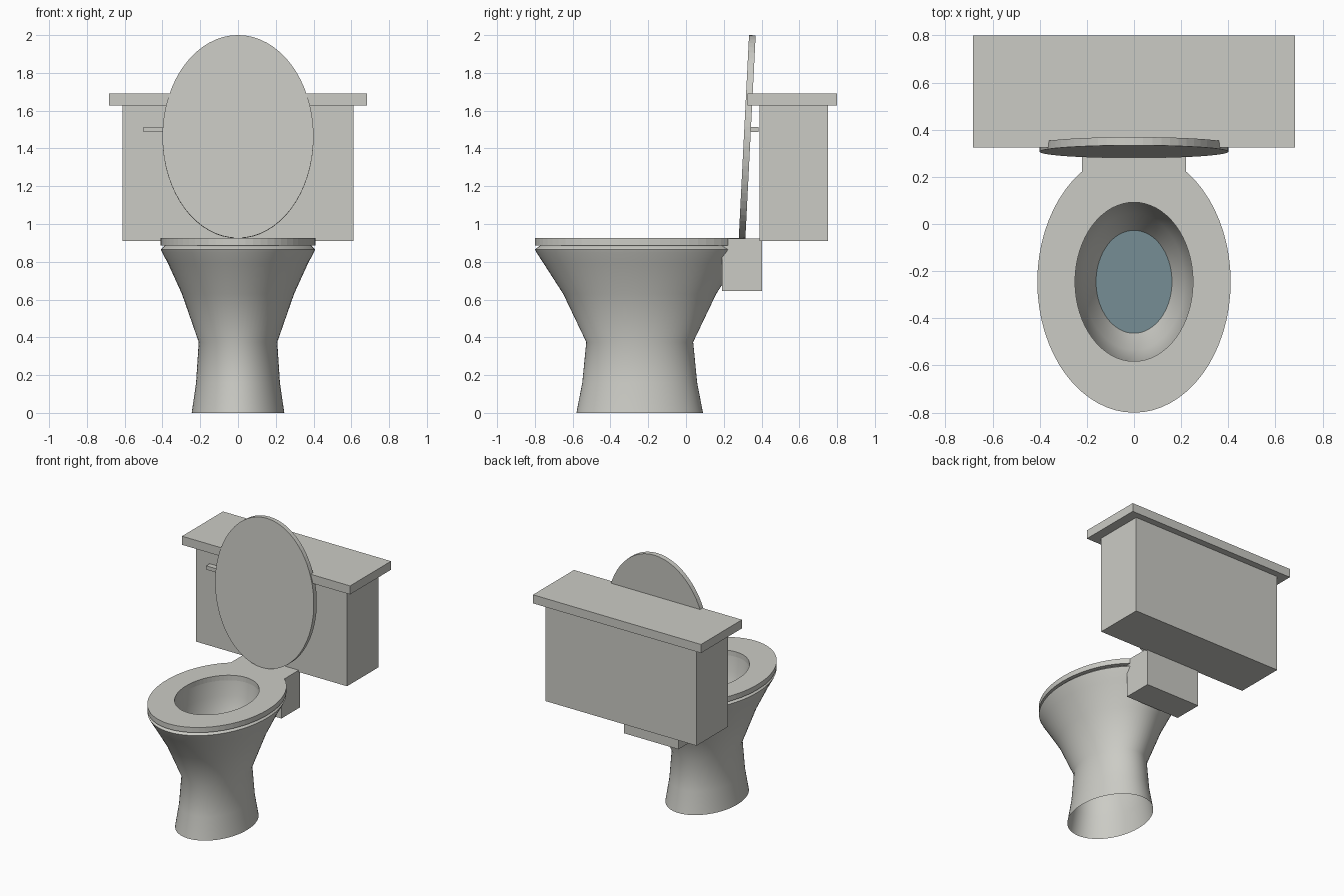
import bpy, bmesh, math

if "Cube" in bpy.data.objects:
    bpy.data.objects.remove(bpy.data.objects["Cube"])

SEG = 64
CY = -0.245  # centre of the bowl ellipses


def material(name, rgb):
    m = bpy.data.materials.new(name)
    m.diffuse_color = (*rgb, 1)
    m.use_nodes = True
    m.node_tree.nodes["Principled BSDF"].inputs["Base Color"].default_value = m.diffuse_color
    return m


CERAMIC = material("ceramic white", (0.60, 0.60, 0.56))
WATER = material("water blue", (0.18, 0.27, 0.30))


def finish(name, bm, mat, smooth=None):
    me = bpy.data.meshes.new(name)
    bm.to_mesh(me)
    bm.free()
    ob = bpy.data.objects.new(name, me)
    bpy.context.collection.objects.link(ob)
    me.materials.append(mat)
    if smooth:
        bpy.ops.object.select_all(action='DESELECT')
        ob.select_set(True)
        bpy.context.view_layer.objects.active = ob
        bpy.ops.object.shade_smooth_by_angle(angle=math.radians(smooth))
    return ob


def loft(name, rings, mat, closed=False, caps=False, smooth=None):
    """Skin a stack of ellipses given as (half width, half depth, z)."""
    bm = bmesh.new()
    loops = []
    for rx, ry, z in rings:
        loops.append([bm.verts.new((rx * math.cos(2 * math.pi * i / SEG),
                                    ry * math.sin(2 * math.pi * i / SEG), z))
                      for i in range(SEG)])
    pairs = list(zip(loops, loops[1:]))
    if closed:
        pairs.append((loops[-1], loops[0]))
    for a, b in pairs:
        for i in range(SEG):
            j = (i + 1) % SEG
            bm.faces.new((a[i], a[j], b[j], b[i]))
    if caps:
        bm.faces.new(loops[0][::-1])
        bm.faces.new(loops[-1])
    return finish(name, bm, mat, smooth)


def box(name, x, y, z, mat):
    bm = bmesh.new()
    bmesh.ops.create_cube(bm, size=1)
    for v in bm.verts:
        for k, (lo, hi) in enumerate((x, y, z)):
            v.co[k] = lo if v.co[k] < 0 else hi
    return finish(name, bm, mat)


# Pedestal and bowl: outside up to the rim, then down the inside
bowl = loft("bowl", [
    (0.245, 0.335, 0), (0.222, 0.304, 0.16), (0.208, 0.283, 0.375),
    (0.297, 0.405, 0.63), (0.37, 0.508, 0.79), (0.402, 0.547, 0.85),
    (0.408, 0.555, 0.865), (0.385, 0.525, 0.888),
    (0.25, 0.337, 0.888), (0.24, 0.325, 0.78), (0.215, 0.29, 0.65),
    (0.16, 0.217, 0.53)], CERAMIC, smooth=60)
bowl.location.y = CY

# Water surface
bm = bmesh.new()
bmesh.ops.create_circle(bm, cap_ends=True, segments=SEG, radius=1)
for v in bm.verts:
    v.co.x *= 0.163
    v.co.y *= 0.22
water = finish("water", bm, WATER)
water.location = (0, CY, 0.532)

# Seat ring
seat = loft("seat", [(0.41, 0.555, 0.887), (0.41, 0.555, 0.925),
                     (0.25, 0.337, 0.925), (0.25, 0.337, 0.887)],
            CERAMIC, closed=True)
seat.location.y = CY

# Raised lid, leaning back slightly
lid = loft("seat_lid", [(0.4, 0.538, -0.0175), (0.4, 0.538, 0.0175)],
           CERAMIC, caps=True)
lid.rotation_euler.x = math.radians(90 - 2.9)
lid.location = (0, 0.324, 1.462)

# Neck, tank, tank cover and flush handle
box("neck", (-0.22, 0.22), (0.19, 0.402), (0.645, 0.923), CERAMIC)
box("tank", (-0.612, 0.612), (0.39, 0.752), (0.91, 1.63), CERAMIC)
box("tank_cover", (-0.682, 0.682), (0.325, 0.8), (1.627, 1.69), CERAMIC)
box("flush_handle", (-0.5, -0.36), (0.345, 0.385), (1.486, 1.514), CERAMIC)
